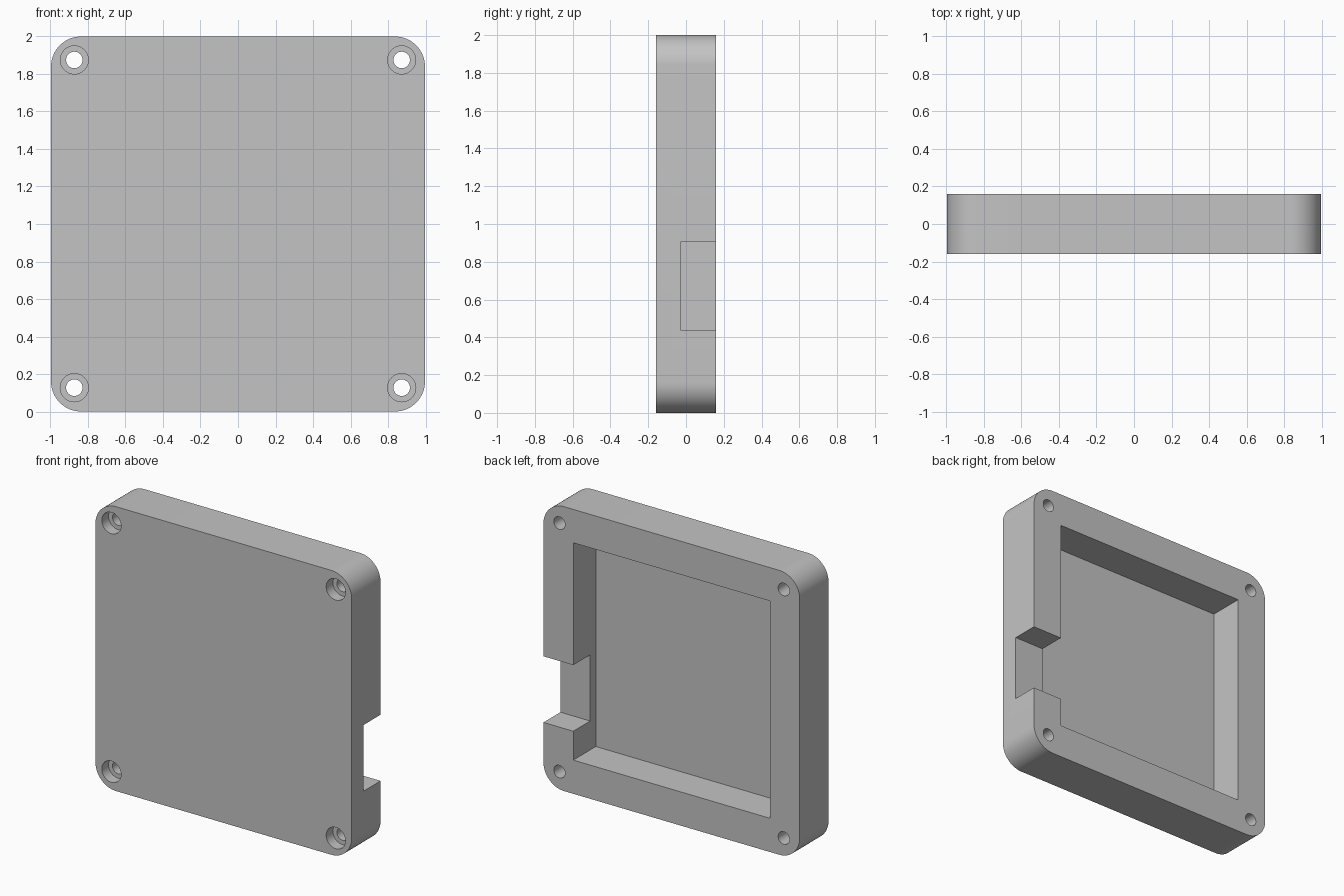
import bpy
import bmesh
from math import radians, pi, sin, cos
from mathutils import Vector, Matrix

if "Cube" in bpy.data.objects:
    bpy.data.objects.remove(bpy.data.objects["Cube"], do_unlink=True)

HALF_X, HALF_Z, HALF_Y = 0.997, 1.0, 0.16
CORNER = 0.16

grey = bpy.data.materials.new("plain grey")
grey.use_nodes = True
colour = (0.55, 0.55, 0.55, 1)
grey.diffuse_color = colour
grey.node_tree.nodes["Principled BSDF"].inputs["Base Color"].default_value = colour


def add_object(name, bm):
    bmesh.ops.recalc_face_normals(bm, faces=bm.faces)
    mesh = bpy.data.meshes.new(name)
    bm.to_mesh(mesh)
    bm.free()
    mesh.materials.append(grey)
    obj = bpy.data.objects.new(name, mesh)
    bpy.context.collection.objects.link(obj)
    return obj


def rounded_plate(name, steps=16):
    """Rounded rectangle in x and z, extruded from front to back."""
    bm = bmesh.new()
    verts = []
    for quarter, (sx, sz) in enumerate([(1, 1), (-1, 1), (-1, -1), (1, -1)]):
        for i in range(steps + 1):
            a = (quarter + i / steps) * pi / 2
            verts.append(bm.verts.new((sx * (HALF_X - CORNER) + CORNER * cos(a), -HALF_Y,
                                       1 + sz * (HALF_Z - CORNER) + CORNER * sin(a))))
    face = bm.faces.new(verts)
    back = bmesh.ops.extrude_face_region(bm, geom=[face])["geom"]
    moved = [g for g in back if isinstance(g, bmesh.types.BMVert)]
    bmesh.ops.translate(bm, verts=moved, vec=(0, 2 * HALF_Y, 0))
    return add_object(name, bm)


def box(name, low, high):
    low, high = Vector(low), Vector(high)
    bm = bmesh.new()
    bmesh.ops.create_cube(bm, size=1)
    bmesh.ops.scale(bm, vec=high - low, verts=bm.verts)
    bmesh.ops.translate(bm, vec=(low + high) / 2, verts=bm.verts)
    return add_object(name, bm)


def bore(name, x, z, radius, y0, y1):
    bm = bmesh.new()
    bmesh.ops.create_cone(bm, cap_ends=True, segments=40, radius1=radius, radius2=radius,
                          depth=y1 - y0,
                          matrix=Matrix.Translation((x, (y0 + y1) / 2, z))
                          @ Matrix.Rotation(radians(90), 4, "X"))
    return add_object(name, bm)


def cut(target, cutter):
    cutter.hide_render = True
    mod = target.modifiers.new(cutter.name, "BOOLEAN")
    mod.operation = "DIFFERENCE"
    mod.solver = "EXACT"
    mod.object = cutter
    bpy.context.view_layer.objects.active = target
    bpy.ops.object.modifier_apply(modifier=mod.name)
    bpy.data.objects.remove(cutter, do_unlink=True)


# Case body with a square pocket open to the back
case = rounded_plate("case_shell")
cut(case, box("pocket_cutter", (-0.765, -0.09, 0.237), (0.765, 0.3, 1.765)))

# Cable notch through the left wall
cut(case, box("notch_cutter", (0.7, -0.028, 0.44), (1.2, 0.3, 0.905)))

# Corner screw holes, counterbored from the front
for x in (-0.873, 0.873):
    for z in (0.127, 1.875):
        cut(case, bore("screw_hole_cutter", x, z, 0.044, -0.3, 0.3))
        cut(case, bore("counterbore_cutter", x, z, 0.075, -0.3, -HALF_Y + 0.075))

# Smooth the rounded corners and bores, keep the other edges crisp
bpy.ops.object.select_all(action="DESELECT")
case.select_set(True)
bpy.context.view_layer.objects.active = case
bpy.ops.object.shade_smooth_by_angle(angle=radians(30))
